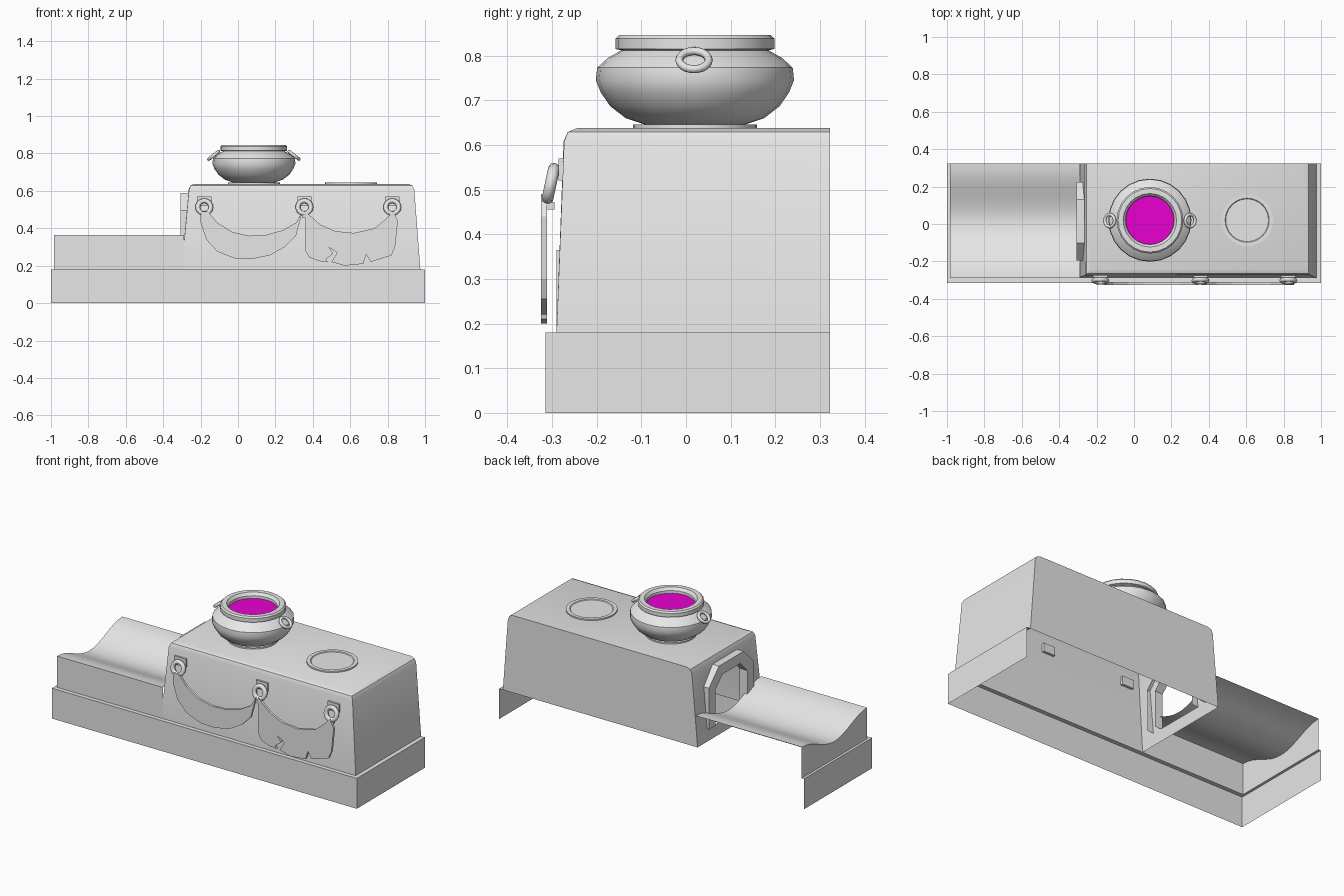
import bpy, bmesh, math
from mathutils import Matrix, Vector

cube = bpy.data.objects.get("Cube")
if cube:
    bpy.data.objects.remove(cube, do_unlink=True)


def material(name, rgb):
    m = bpy.data.materials.new(name)
    m.use_nodes = True
    m.diffuse_color = (*rgb, 1)
    m.node_tree.nodes["Principled BSDF"].inputs["Base Color"].default_value = (*rgb, 1)
    return m


GREY = material("light grey", (0.8, 0.8, 0.8))
MAGENTA = material("magenta brew", (1.0, 0.0, 0.8))


def finish(name, bm, mat=GREY, smooth=None):
    bmesh.ops.remove_doubles(bm, verts=bm.verts, dist=0.0001)
    me = bpy.data.meshes.new(name)
    bm.to_mesh(me)
    bm.free()
    ob = bpy.data.objects.new(name, me)
    bpy.context.collection.objects.link(ob)
    me.materials.append(mat)
    if smooth:
        bpy.ops.object.select_all(action='DESELECT')
        ob.select_set(True)
        bpy.context.view_layer.objects.active = ob
        bpy.ops.object.shade_smooth_by_angle(angle=math.radians(smooth))
    return ob


def poly(bm, pts):
    return bm.faces.new([bm.verts.new(p) for p in pts])


def box(name, lo, hi):
    bm = bmesh.new()
    bmesh.ops.create_cube(bm, size=1)
    for v in bm.verts:
        v.co = [lo[i] if v.co[i] < 0 else hi[i] for i in range(3)]
    return finish(name, bm)


def lathe(name, profile, centre, steps=24, smooth=35, mat=GREY):
    bm = bmesh.new()
    vs = [bm.verts.new((r, 0, z)) for r, z in profile]
    es = [bm.edges.new(p) for p in zip(vs, vs[1:])]
    bmesh.ops.spin(bm, geom=vs + es, axis=(0, 0, 1), cent=(0, 0, 0),
                   angle=math.tau, steps=steps, use_duplicate=False)
    bmesh.ops.remove_doubles(bm, verts=bm.verts, dist=0.0001)
    bmesh.ops.recalc_face_normals(bm, faces=bm.faces)
    bmesh.ops.translate(bm, vec=(*centre, 0), verts=bm.verts)
    return finish(name, bm, mat, smooth)


def ring(name, major, minor, matrix, steps=20):
    bm = bmesh.new()
    circ = bmesh.ops.create_circle(bm, segments=8, radius=minor,
                                   matrix=Matrix.Translation((major, 0, 0)) @ Matrix.Rotation(math.pi / 2, 4, 'X'))
    bmesh.ops.spin(bm, geom=circ["verts"] + bm.edges[:], axis=(0, 0, 1), cent=(0, 0, 0),
                   angle=math.tau, steps=steps, use_duplicate=False)
    bmesh.ops.remove_doubles(bm, verts=bm.verts, dist=0.0001)
    bmesh.ops.recalc_face_normals(bm, faces=bm.faces)
    bm.transform(matrix)
    return finish(name, bm, GREY, 50)


def slab(name, outline, y0, y1):
    bm = bmesh.new()
    face = poly(bm, [(x, y0, z) for x, z in outline])
    ext = bmesh.ops.extrude_face_region(bm, geom=[face], use_keep_orig=True)
    for g in ext["geom"]:
        if isinstance(g, bmesh.types.BMVert):
            g.co.y = y1
    bmesh.ops.recalc_face_normals(bm, faces=bm.faces)
    return finish(name, bm)


BACK, FRONT, STEP = 0.323, -0.29, 0.18

# Base plinth: front and ends with a ledge, open behind and below
bm = bmesh.new()
rim = [(-1, BACK), (-1, -0.315), (1, -0.315), (1, BACK)]
inner = [(-0.985, BACK), (-0.985, FRONT), (0.975, FRONT), (0.975, BACK)]
for (a, b), (c, d) in zip(zip(rim, rim[1:]), zip(inner, inner[1:])):
    poly(bm, [(*a, 0), (*b, 0), (*b, STEP), (*a, STEP)])
    poly(bm, [(*a, STEP), (*b, STEP), (*d, STEP), (*c, STEP)])
finish("base_plinth", bm)

# Hearth trough: dished top, front wall and end wall, open behind
bm = bmesh.new()
N = 16
dish = []
for i in range(N + 1):
    t = 2 * i / N - 1
    dish.append((FRONT + (BACK - FRONT) * i / N, 0.365 - 0.042 * (1 + math.cos(math.pi * t))))
X0, X1 = -0.985, -0.29
for (ya, za), (yb, zb) in zip(dish, dish[1:]):
    poly(bm, [(X0, ya, za), (X1, ya, za), (X1, yb, zb), (X0, yb, zb)])
poly(bm, [(X0, BACK, STEP), (X0, FRONT, STEP)] + [(X0, y, z) for y, z in dish])
poly(bm, [(X0, FRONT, STEP), (X1, FRONT, STEP), (X1, FRONT, 0.365), (X0, FRONT, 0.365)])
finish("hearth_trough", bm, GREY, 40)


# Oven block: tapered shell, open below, with an arched mouth on one end
def arch(w, top, low=0.25):
    c = 0.45 * w
    half = [(w, low), (w, top - c), (w - c, top)]
    return [(0.015 + y, z) for y, z in half] + [(0.015 - y, z) for y, z in reversed(half)]


TOP = 0.638
bm = bmesh.new()
bmesh.ops.create_cube(bm, size=1)
for v in bm.verts:
    up = v.co.z > 0
    x = (0.94 if up else 0.975) if v.co.x > 0 else (-0.262 if up else -0.302)
    y = BACK if v.co.y > 0 else (-0.273 if up else FRONT)
    v.co = (x, y, TOP if up else STEP)
edges = [e for e in bm.edges if all(v.co.z > 0.6 for v in e.verts)
         and not all(v.co.y > 0.3 for v in e.verts)]
bmesh.ops.bevel(bm, geom=edges, offset=0.03, segments=2, profile=0.5, affect='EDGES')
bm.normal_update()
floor = min(bm.faces, key=lambda f: f.normal.z)
wall = min(bm.faces, key=lambda f: f.normal.x * f.calc_area())
rim_edges = list(wall.edges)
n, p0 = wall.normal.copy(), wall.verts[0].co.copy()
bmesh.ops.delete(bm, geom=[floor, wall], context='FACES_ONLY')


def wall_x(y, z):
    return p0.x - (n.y * (y - p0.y) + n.z * (z - p0.z)) / n.x


hole = [bm.verts.new((wall_x(y, z), y, z)) for y, z in arch(0.15, 0.53)]
hole_edges = [bm.edges.new((a, b)) for a, b in zip(hole, hole[1:] + hole[:1])]
bmesh.ops.triangle_fill(bm, use_beauty=True, edges=rim_edges + hole_edges, normal=n)
bmesh.ops.recalc_face_normals(bm, faces=bm.faces)
finish("oven_block", bm, GREY, 30)

# Raised surround of the mouth
bm = bmesh.new()
out, inn = arch(0.21, 0.59), arch(0.15, 0.53)
for a, b, c, d in zip(out, out[1:], inn, inn[1:]):
    poly(bm, [(-0.308, *p) for p in (a, b, d, c)])
    for p, q in ((a, b), (d, c)):
        poly(bm, [(-0.308, *p), (-0.308, *q), (-0.255, *q), (-0.255, *p)])
bmesh.ops.remove_doubles(bm, verts=bm.verts, dist=0.0001)
bmesh.ops.recalc_face_normals(bm, faces=bm.faces)
finish("mouth_surround", bm)

# Hot plates on top
POT = (0.085, 0.02)
for name, centre in (("pot_hot_plate", POT), ("spare_hot_plate", (0.605, 0.02))):
    lathe(name, [(0.139, TOP - 0.003), (0.139, 0.646), (0.118, 0.646), (0.114, 0.642), (0, 0.642)],
          centre, 32, 25)

# Pot, its contents and two ring handles
lathe("pot", [(0, 0.644), (0.11, 0.645), (0.155, 0.66), (0.19, 0.687), (0.211, 0.718),
              (0.222, 0.745), (0.219, 0.773), (0.195, 0.795), (0.165, 0.812), (0.178, 0.815),
              (0.178, 0.838), (0.17, 0.846), (0.143, 0.846), (0.13, 0.83), (0.128, 0.80)], POT)
lathe("pot_contents", [(0.131, 0.815), (0, 0.815)], POT, 24, None, MAGENTA)
for side, name in ((1, "left_pot_handle"), (-1, "right_pot_handle")):
    m = (Matrix.Translation((POT[0] + side * 0.215, 0.018, 0.79))
         @ Matrix.Rotation(side * math.radians(38), 4, 'Y'))
    ring(name, 0.033, 0.009, m)

# Wall plates, pegs and hanging rings
for i, x in enumerate((-0.18, 0.355, 0.825)):
    box(f"ring_plate_{i + 1}", (x - 0.038, -0.286, 0.52), (x + 0.038, -0.262, 0.57))
    m = Matrix.Translation((x, -0.303, 0.513)) @ Matrix.Rotation(math.radians(78), 4, 'X')
    ring(f"hanging_ring_{i + 1}", 0.035, 0.013, m)
    box(f"cloth_loop_{i + 1}", (x - 0.014, -0.322, 0.455), (x + 0.014, -0.295, 0.472))

# Draped cloths hung between the rings
whole = [(-0.2, 0.49), (-0.2, 0.43), (-0.17, 0.34), (-0.11, 0.275), (-0.02, 0.24), (0.07, 0.235),
         (0.17, 0.255), (0.25, 0.3), (0.31, 0.36), (0.345, 0.49), (0.31, 0.43), (0.24, 0.39),
         (0.15, 0.365), (0.06, 0.36), (-0.03, 0.38), (-0.11, 0.43), (-0.16, 0.49)]
torn = [(0.36, 0.49), (0.36, 0.28), (0.38, 0.245), (0.43, 0.225), (0.48, 0.22), (0.47, 0.235), (0.51, 0.265),
        (0.485, 0.3), (0.53, 0.27), (0.5, 0.22), (0.57, 0.2), (0.67, 0.21), (0.685, 0.26),
        (0.71, 0.22), (0.82, 0.255), (0.84, 0.3), (0.855, 0.44), (0.83, 0.49), (0.79, 0.45),
        (0.73, 0.4), (0.62, 0.375), (0.52, 0.385), (0.44, 0.42)]
slab("draped_cloth", whole, -0.325, -0.311)
slab("torn_cloth", torn, -0.325, -0.311)
